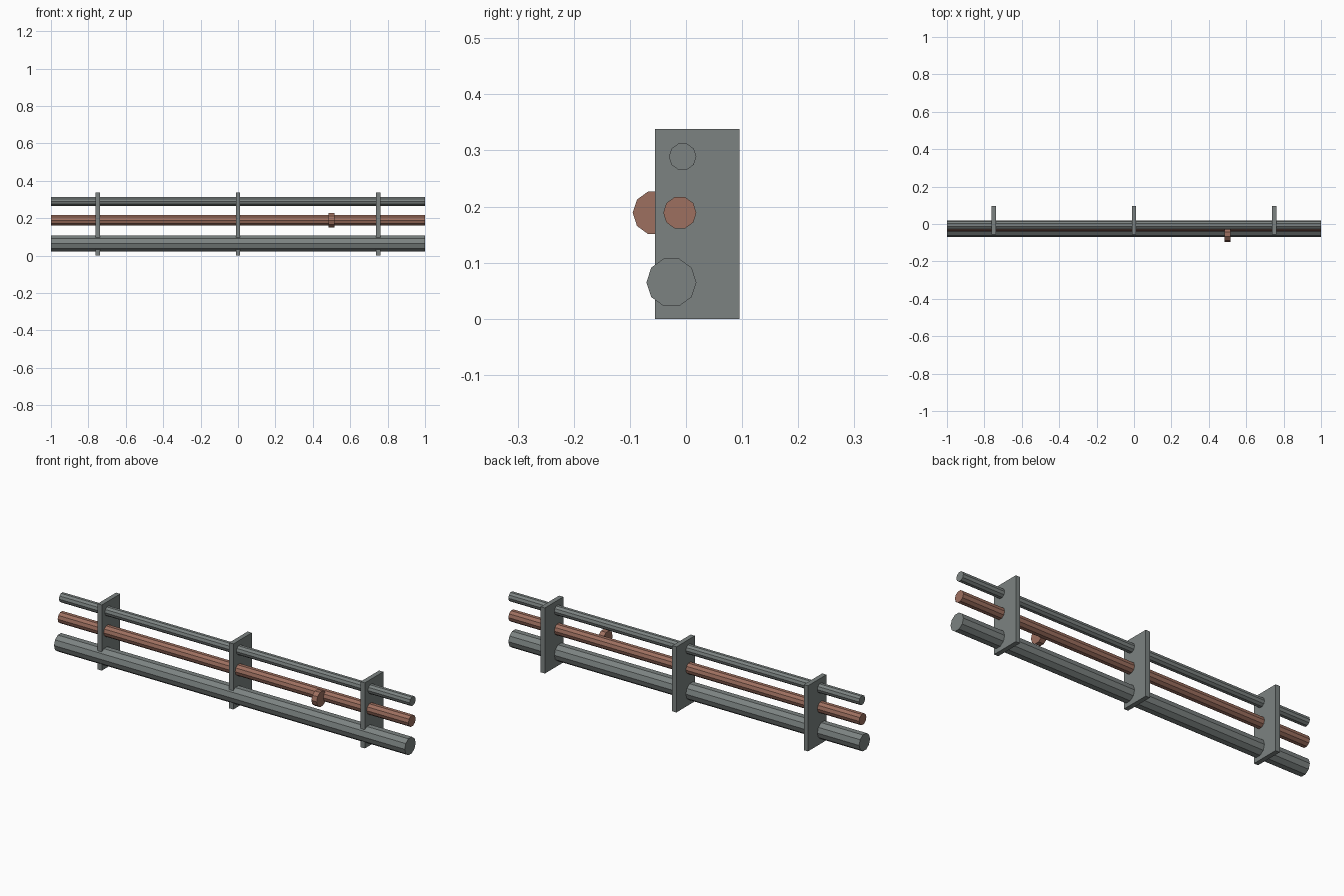
import bpy
import math

cube = bpy.data.objects.get("Cube")
if cube:
    bpy.data.objects.remove(cube, do_unlink=True)


def make_material(name, rgb):
    mat = bpy.data.materials.new(name)
    mat.use_nodes = True
    mat.diffuse_color = (*rgb, 1)
    mat.node_tree.nodes["Principled BSDF"].inputs["Base Color"].default_value = (*rgb, 1)
    return mat


steel = make_material("grey steel", (0.20, 0.225, 0.22))
copper = make_material("rusty copper", (0.34, 0.16, 0.115))


def finish(name, mat):
    obj = bpy.context.object
    obj.name = name
    bpy.ops.object.transform_apply(location=False, rotation=True, scale=True)
    obj.data.materials.append(mat)


def rod(name, mat, radius, length, x, y, z):
    """Ten-sided cylinder along x, flat on top and bottom, corners at +-y."""
    bpy.ops.mesh.primitive_cylinder_add(
        vertices=10, radius=radius, depth=length,
        location=(x, y, z), rotation=(0, math.pi / 2, 0))
    finish(name, mat)


# Three parallel pipes whose backs line up
BACK = 0.0185
for name, mat, radius, z in (
        ("lower_pipe", steel, 0.0445, 0.065),
        ("middle_pipe", copper, 0.0295, 0.189),
        ("upper_pipe", steel, 0.0245, 0.289)):
    rod(name, mat, radius, 2, 0, BACK - radius, z)

# Valve wheel on the front of the middle pipe
rod("valve_wheel", copper, 0.04, 0.03, 0.5, -0.055, 0.189)

# Support plates that the pipes run through
for name, x in (("right", -0.75), ("middle", 0), ("left", 0.75)):
    bpy.ops.mesh.primitive_cube_add(size=1, location=(x, 0.02, 0.169))
    bpy.context.object.scale = (0.024, 0.15, 0.338)
    finish(name + "_support_plate", steel)
